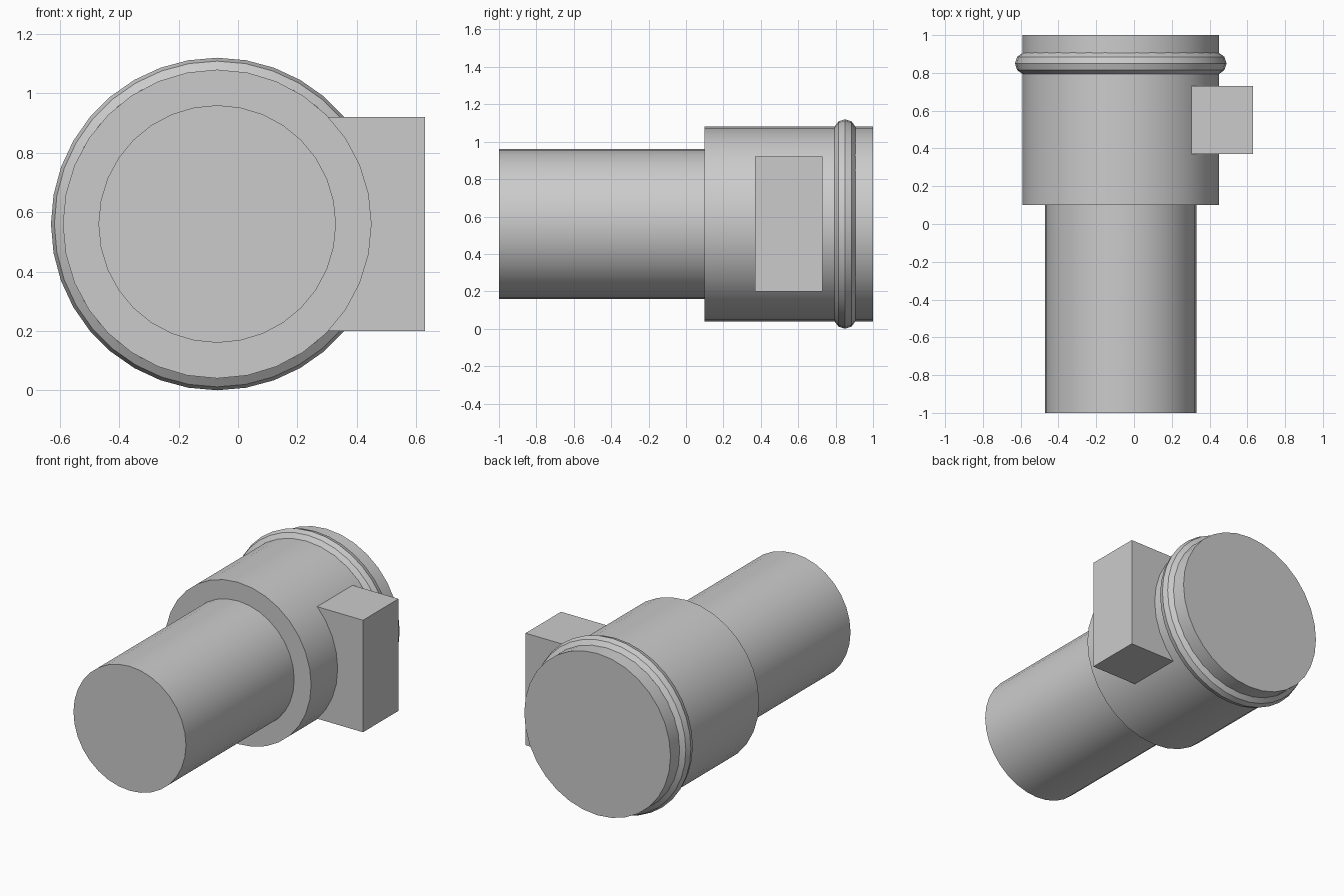
import bpy
from math import radians

cube = bpy.data.objects.get("Cube")
if cube:
    bpy.data.objects.remove(cube, do_unlink=True)

AXIS_X, AXIS_Z = -0.07, 0.56

grey = bpy.data.materials.new("light grey")
grey.use_nodes = True
colour = (0.6, 0.6, 0.6, 1)
grey.diffuse_color = colour
grey.node_tree.nodes["Principled BSDF"].inputs["Base Color"].default_value = colour


def finish(name, smooth=True):
    obj = bpy.context.object
    obj.name = name
    obj.data.materials.append(grey)
    if smooth:
        bpy.ops.object.shade_smooth_by_angle(angle=radians(30))
    return obj


def barrel(name, radius, y0, y1):
    bpy.ops.mesh.primitive_cylinder_add(
        vertices=32, radius=radius, depth=y1 - y0,
        location=(AXIS_X, (y0 + y1) / 2, AXIS_Z), rotation=(radians(90), 0, 0))
    return finish(name)


# Stepped cylindrical body
barrel("narrow_barrel", 0.4, -1, 0.1)
barrel("wide_barrel", 0.52, 0.1, 1)

# Faceted bead around the rear of the wide barrel
bpy.ops.mesh.primitive_torus_add(
    major_segments=36, minor_segments=10, major_radius=0.5, minor_radius=0.06,
    location=(AXIS_X, 0.85, AXIS_Z), rotation=(radians(90), 0, 0))
finish("collar_ring")

# Side block on the model's left
bpy.ops.mesh.primitive_cube_add(size=1, location=(0.465, 0.55, AXIS_Z))
bpy.context.object.scale = (0.33, 0.36, 0.72)
bpy.ops.object.transform_apply(location=False, rotation=False, scale=True)
finish("side_block", smooth=False)
